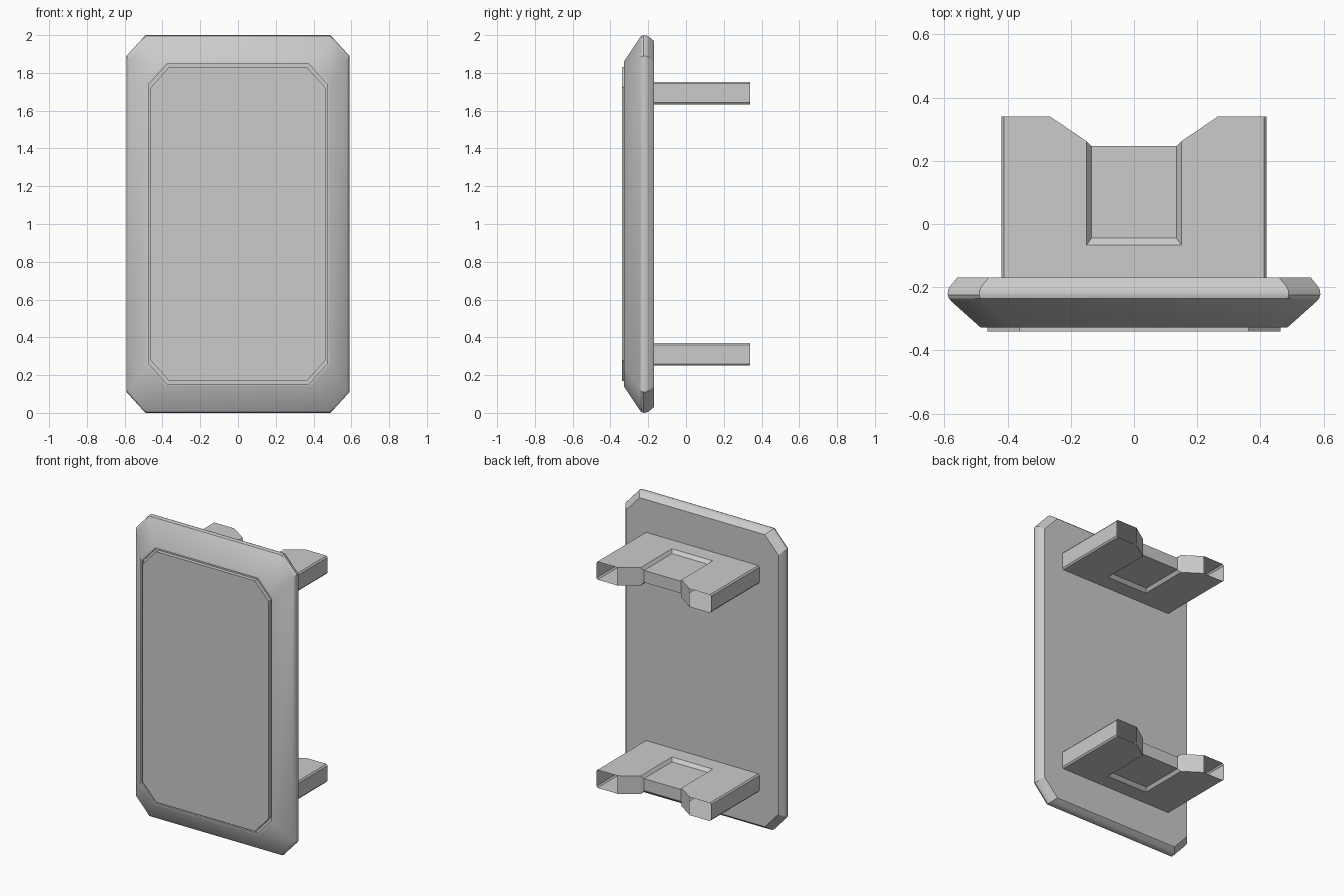
import bpy, bmesh

if "Cube" in bpy.data.objects:
    bpy.data.objects.remove(bpy.data.objects["Cube"])


def finish(bm, name, loc=(0, 0, 0)):
    bmesh.ops.recalc_face_normals(bm, faces=bm.faces)
    mesh = bpy.data.meshes.new(name)
    bm.to_mesh(mesh)
    bm.free()
    ob = bpy.data.objects.new(name, mesh)
    ob.location = loc
    bpy.context.collection.objects.link(ob)
    return ob


def octagon(bm, hw, hh, y, c=(0.1, 0.11)):
    """Ring of a rectangle with clipped corners, in the XZ plane."""
    a, b = hw - c[0], hh - c[1]
    pts = [(a, -hh), (hw, -b), (hw, b), (a, hh), (-a, hh), (-hw, b), (-hw, -b), (-a, -hh)]
    return [bm.verts.new((x, y, z)) for x, z in pts]


def loft(name, rings):
    """Closed stack of octagon rings from front to back."""
    bm = bmesh.new()
    loops = [octagon(bm, *r) for r in rings]
    for p, q in zip(loops, loops[1:]):
        for i in range(8):
            j = (i + 1) % 8
            bm.faces.new((p[i], p[j], q[j], q[i]))
    bm.faces.new(loops[0])
    bm.faces.new(loops[-1])
    return finish(bm, name, (0, 0, 1))


# Plate with sloped front rim, rounded edge and shallow seat for the panel
plate = loft("plate", [
    (0.475, 0.847, -0.315), (0.475, 0.847, -0.328), (0.485, 0.86, -0.328),
    (0.577, 0.983, -0.246), (0.586, 0.996, -0.236), (0.59, 1.0, -0.224),
    (0.588, 0.998, -0.208), (0.583, 0.993, -0.198), (0.56, 0.97, -0.17)])

# Raised front panel
panel = loft("front_panel", [(0.463, 0.832, -0.34), (0.463, 0.832, -0.31)])

for ob in (plate, panel):
    bpy.ops.object.select_all(action='DESELECT')
    ob.select_set(True)
    bpy.context.view_layer.objects.active = ob
    bpy.ops.object.shade_smooth_by_angle(angle=0.5)


def bracket(name, z):
    """Forked bracket: one quarter shell mirrored in x and z, with open tips."""
    h, floor, side = 0.06, 0.04, 0.05
    bm = bmesh.new()

    def face(*pts):
        bm.faces.new([bm.verts.new(p) for p in pts])

    # Top skin
    top = [(0, -0.17), (0.412, -0.17), (0.412, 0.34), (0.265, 0.34),
           (0.15, 0.262), (0.15, -0.067), (0, -0.067)]
    face(*[(x, y, h) for x, y in top])
    # Chamfer and outer side
    face((0.412, -0.17, h), (0.42, -0.17, side), (0.42, 0.34, side), (0.412, 0.34, h))
    face((0.42, -0.17, side), (0.42, -0.17, 0), (0.42, 0.34, 0), (0.42, 0.34, side))
    # Recess bevels and floor
    face((0.15, -0.067, h), (0.15, 0.262, h), (0.135, 0.247, floor), (0.135, -0.045, floor))
    face((0, -0.067, h), (0.15, -0.067, h), (0.135, -0.045, floor), (0, -0.045, floor))
    face((0, -0.045, floor), (0.135, -0.045, floor), (0.135, 0.247, floor), (0, 0.247, floor))
    # Inner slant, small return and back wall
    face((0.265, 0.34, h), (0.265, 0.34, 0), (0.15, 0.262, 0), (0.15, 0.262, h))
    face((0.15, 0.262, h), (0.15, 0.262, 0), (0.135, 0.247, 0), (0.135, 0.247, floor))
    face((0.135, 0.247, floor), (0.135, 0.247, 0), (0, 0.247, 0), (0, 0.247, floor))
    bmesh.ops.remove_doubles(bm, verts=bm.verts, dist=1e-4)
    ob = finish(bm, name, (0, 0, z))
    m = ob.modifiers.new("mirror", 'MIRROR')
    m.use_axis = (True, False, True)


bracket("lower_bracket", 0.31)
bracket("upper_bracket", 1.693)
